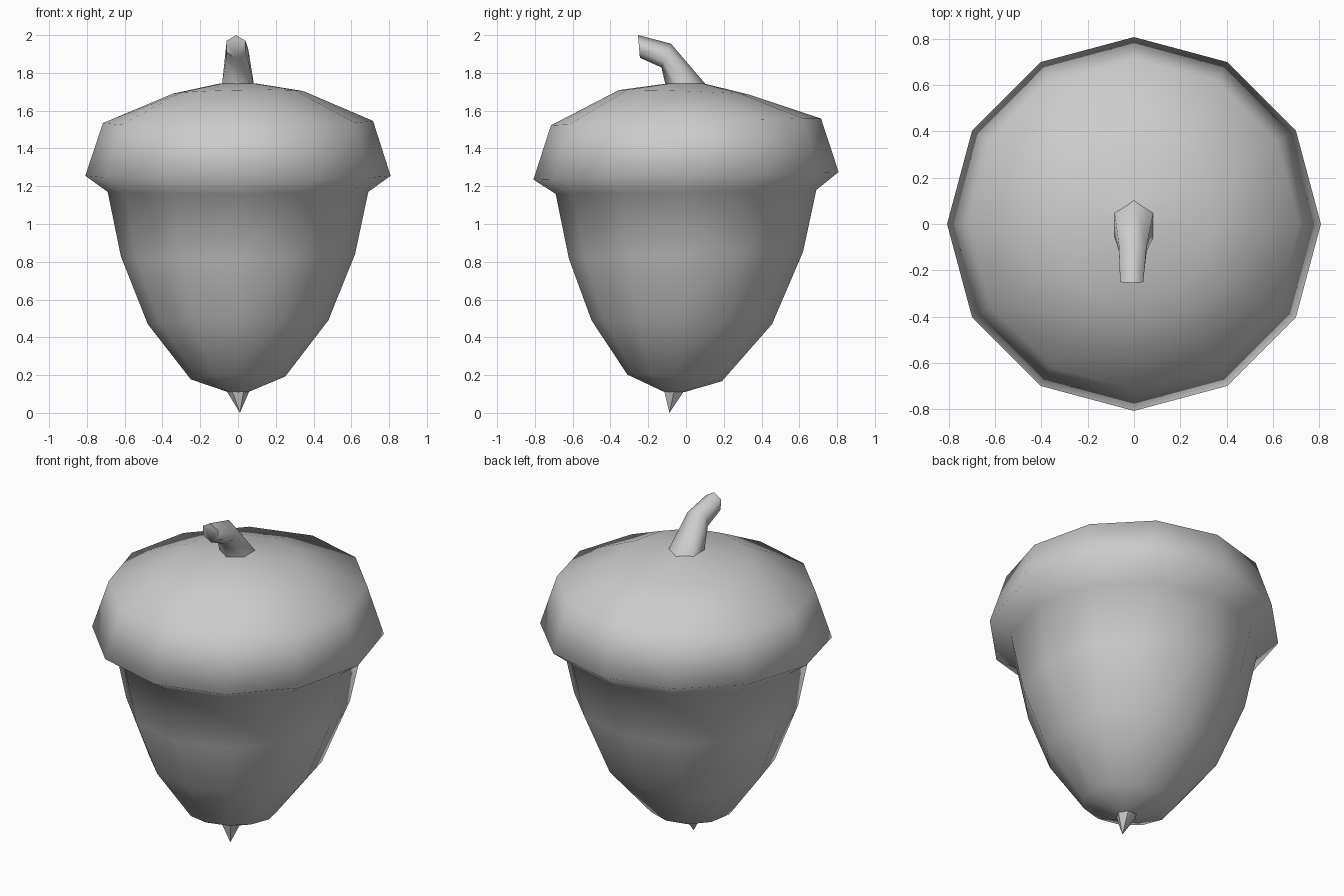
import bpy, bmesh, math
from mathutils import Vector

if "Cube" in bpy.data.objects:
    bpy.data.objects.remove(bpy.data.objects["Cube"])


def ring(bm, n, c, u, v):
    """Closed loop of n vertices around c, spanned by half-axes u and v."""
    c, u, v = Vector(c), Vector(u), Vector(v)
    return [bm.verts.new(c + u * math.cos(2 * math.pi * i / n)
                         + v * math.sin(2 * math.pi * i / n)) for i in range(n)]


def loft(name, n, rings, start=None, end=None, angle=180):
    """Skin the rings; each end is closed with a fan to a point or a flat cap."""
    bm = bmesh.new()
    loops = [ring(bm, n, *r) for r in rings]
    for a, b in zip(loops, loops[1:]):
        for i in range(n):
            j = (i + 1) % n
            bm.faces.new((a[i], a[j], b[j], b[i]))
    for loop, point in ((loops[0], start), (loops[-1], end)):
        if point is None:
            bm.faces.new(loop)
        else:
            p = bm.verts.new(point)
            for i in range(n):
                bm.faces.new((loop[i], loop[(i + 1) % n], p))
    bmesh.ops.recalc_face_normals(bm, faces=bm.faces)
    mesh = bpy.data.meshes.new(name)
    bm.to_mesh(mesh)
    bm.free()
    ob = bpy.data.objects.new(name, mesh)
    bpy.context.collection.objects.link(ob)
    bpy.ops.object.select_all(action='DESELECT')
    ob.select_set(True)
    bpy.context.view_layer.objects.active = ob
    bpy.ops.object.shade_smooth_by_angle(angle=math.radians(angle))
    return ob


def level(y, z, r, slope_x=0.0, slope_y=0.0):
    """Nearly horizontal ring, slightly tilted."""
    return ((0, y, z), (r, 0, r * slope_x), (0, r, r * slope_y))


# Nut and cap as one continuous 12-sided skin, the nut leaning to the front
loft("nut_and_cap", 12, [
    level(-0.06, 0.112, 0.058),
    level(-0.06, 0.185, 0.25, 0.03, -0.07),
    level(-0.022, 0.48, 0.478, 0.02, -0.02),
    level(0.0, 0.835, 0.62, 0.01, 0.03),
    level(0.0, 1.17, 0.69, 0.0, 0.015),
    level(0.0, 1.255, 0.808, 0.0, 0.025),
    level(0.0, 1.54, 0.715, 0.008, 0.025),
    level(-0.01, 1.697, 0.345, 0.02, -0.035),
    level(0.0, 1.745, 0.09),
], start=(0, -0.06, 0.105), end=(0, 0, 1.747))

# Pointed tip under the nut
loft("tip", 6, [level(-0.063, 0.115, 0.06)],
     start=(0.01, -0.088, 0.0), end=(0, -0.063, 0.12), angle=50)

# Six-sided stem bending to the front
loft("stem", 6, [
    ((0, 0, 1.735), (0, 0.108, 0), (0.098, 0, 0)),
    ((-0.005, -0.105, 1.892), (0, 0.025, 0.063), (0.069, 0, 0)),
    ((-0.01, -0.249, 1.94), (0, -0.005, 0.06), (0.058, 0, 0)),
], angle=65)
